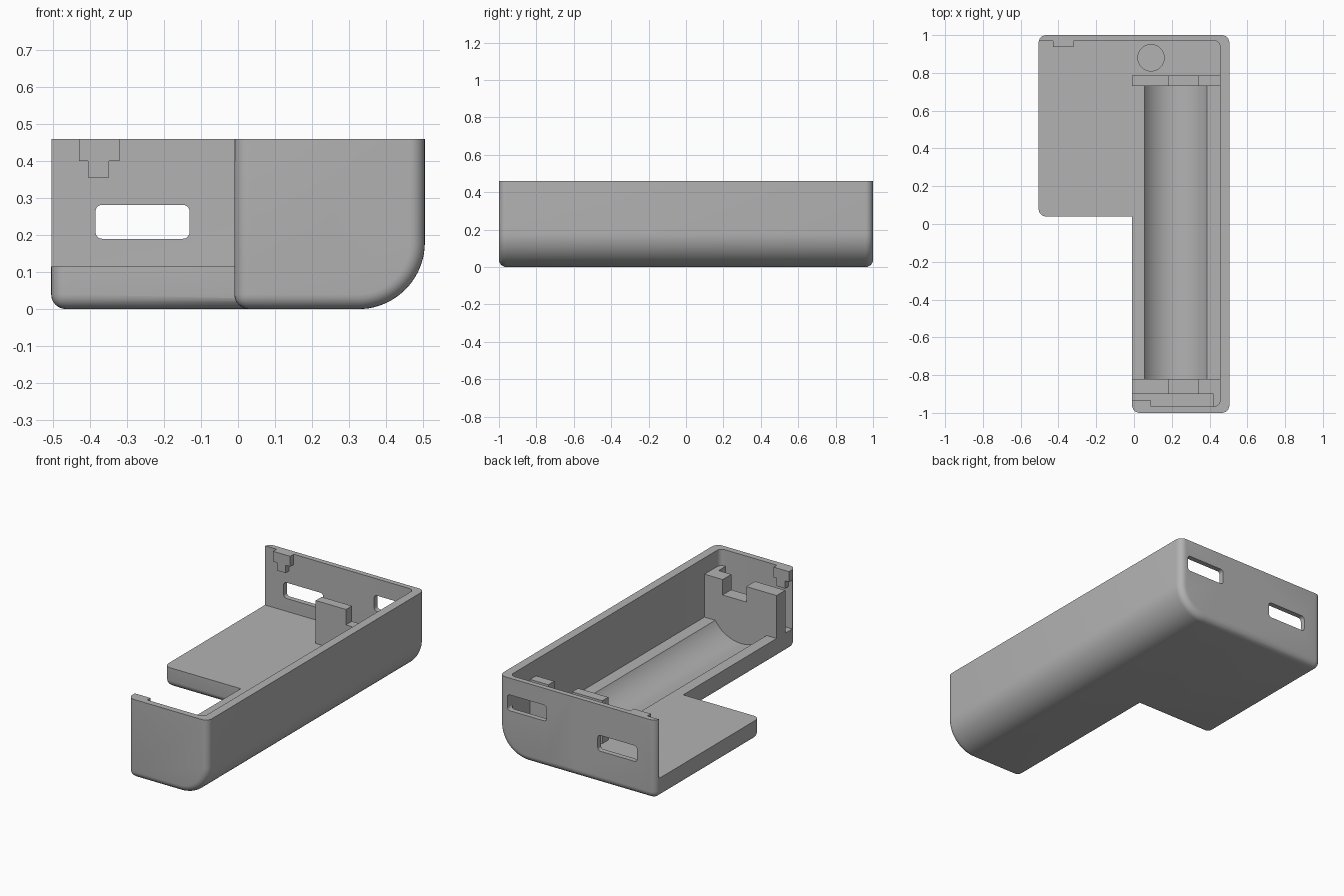
import bpy, bmesh, math
from mathutils import Vector

if "Cube" in bpy.data.objects:
    bpy.data.objects.remove(bpy.data.objects["Cube"])

grey = bpy.data.materials.new("light grey plastic")
grey.use_nodes = True
COLOUR = (0.45, 0.45, 0.45, 1)
grey.diffuse_color = COLOUR
grey.node_tree.nodes["Principled BSDF"].inputs["Base Color"].default_value = COLOUR

LEFT, RIGHT, SEAM = -0.505, 0.505, -0.01
HEIGHT, FLOOR, ROUND = 0.46, 0.115, 0.04
WALL_X, FRONT_Y, BACK_Y = 0.455, -0.965, 0.97


def prism(name, points, start, end, axis="Y", pick=None, width=ROUND):
    """Extrude an outline along an axis, then round the edges chosen by pick."""
    bm = bmesh.new()
    place = {"Y": lambda a, b: (a, start, b), "Z": lambda a, b: (a, b, start)}[axis]
    face = bm.faces.new([bm.verts.new(place(a, b)) for a, b in points])
    out = bmesh.ops.extrude_face_region(bm, geom=[face])
    verts = [v for v in out["geom"] if isinstance(v, bmesh.types.BMVert)]
    step = end - start
    bmesh.ops.translate(bm, verts=verts, vec=(0, step, 0) if axis == "Y" else (0, 0, step))
    bmesh.ops.recalc_face_normals(bm, faces=bm.faces)
    if pick:
        edges = [e for e in bm.edges if pick(*(v.co for v in e.verts))]
        bmesh.ops.bevel(bm, geom=edges, offset=width, offset_type='OFFSET',
                        segments=6, profile=0.5, affect='EDGES')
    mesh = bpy.data.meshes.new(name)
    bm.to_mesh(mesh)
    bm.free()
    mesh.materials.append(grey)
    obj = bpy.data.objects.new(name, mesh)
    bpy.context.collection.objects.link(obj)
    return obj


def rect(a0, a1, b0, b1):
    return [(a0, b0), (a1, b0), (a1, b1), (a0, b1)]


def arc(cx, cy, r, first, last, count):
    angles = [math.radians(first + (last - first) * i / count) for i in range(count + 1)]
    return [(cx + r * math.cos(t), cy + r * math.sin(t)) for t in angles]


def rounded_rect(a0, a1, b0, b1, r):
    return (arc(a1 - r, b1 - r, r, 0, 90, 5) + arc(a0 + r, b1 - r, r, 90, 180, 5)
            + arc(a0 + r, b0 + r, r, 180, 270, 5) + arc(a1 - r, b0 + r, r, 270, 360, 5))


def combine(target, other, operation):
    """Apply a boolean and remove the helper."""
    mod = target.modifiers.new("boolean", 'BOOLEAN')
    mod.object, mod.operation, mod.solver = other, operation, 'EXACT'
    bpy.context.view_layer.objects.active = target
    bpy.ops.object.modifier_apply(modifier=mod.name)
    bpy.data.objects.remove(other)


def outer_edge(a, b):
    """End outlines and the sharp lower side edges, but not the top rim."""
    if min(a.z, b.z) > HEIGHT - 0.01:
        return False
    ends = abs(a.y - b.y) < 1e-5
    return ends or max(a.z, b.z) < 1e-5 and max(a.x, b.x) < SEAM + 0.01


# Long bay with a large rounded lower edge, joined to the side wing
bay_outline = ([(SEAM, HEIGHT), (SEAM, 0)] + arc(RIGHT - 0.18, 0.18, 0.18, -90, 0, 20)
               + [(RIGHT, HEIGHT)])
case = prism("case", bay_outline, -1, 1, pick=outer_edge)
wing = prism("wing", rect(LEFT, 0.2, 0, HEIGHT), 0.04, 1,
             pick=lambda a, b: outer_edge(a, b) and min(a.x, b.x) < 0.19)
combine(case, wing, 'UNION')

# Hollow interior, open on the left side
hollow = prism("hollow", rect(-1, WALL_X, FRONT_Y, BACK_Y), FLOOR, 1, "Z", width=0.03,
               pick=lambda a, b: min(a.x, b.x) > 0 and abs(a.z - b.z) > 0.1)
combine(case, hollow, 'DIFFERENCE')

# Battery trough, round floor recess and two ports in the back wall
combine(case, prism("trough", arc(0.22, 0.22, 0.196, 0, 354.375, 63), -0.82, 0.73), 'DIFFERENCE')
combine(case, prism("recess", arc(0.09, 0.88, 0.07, 0, 348.75, 31), 0.06, 0.3, "Z"), 'DIFFERENCE')
for x, z in ((-0.385, 0.19), (0.198, 0.27)):
    port = prism("port", rounded_rect(x, x + 0.254, z, z + 0.092, 0.018), 0.9, 1.1)
    combine(case, port, 'DIFFERENCE')

bpy.ops.object.select_all(action='DESELECT')
case.select_set(True)
bpy.context.view_layer.objects.active = case
bpy.ops.object.shade_smooth_by_angle(angle=math.radians(30))

# Notched end brackets for the battery contacts
TOP, NOTCH, SINK = 0.365, 0.275, FLOOR - 0.005
bracket = [(SEAM, SINK), (WALL_X + 0.005, SINK), (WALL_X + 0.005, TOP), (0.338, TOP),
           (0.338, NOTCH), (0.185, NOTCH), (0.185, TOP), (SEAM, TOP)]
prism("front_bracket", bracket, -0.9, -0.82)
prism("back_bracket", bracket, 0.73, 0.785)
prism("front_bracket_end", rect(0.42, WALL_X + 0.005, SINK, TOP), FRONT_Y - 0.005, -0.9)

# Stepped lid clips at the top of the end walls
for name, x, y0, y1 in (("back_clip", -0.43, 0.938, BACK_Y + 0.005),
                        ("front_clip", -0.01, FRONT_Y - 0.005, -0.935)):
    wide = 0.11 if name == "back_clip" else 0.1
    prism(name, rect(x, x + wide, 0.4, HEIGHT), y0, y1)
    prism(name + "_tab", rect(x + 0.025, x + 0.081, 0.355, 0.4), y0, y1)
